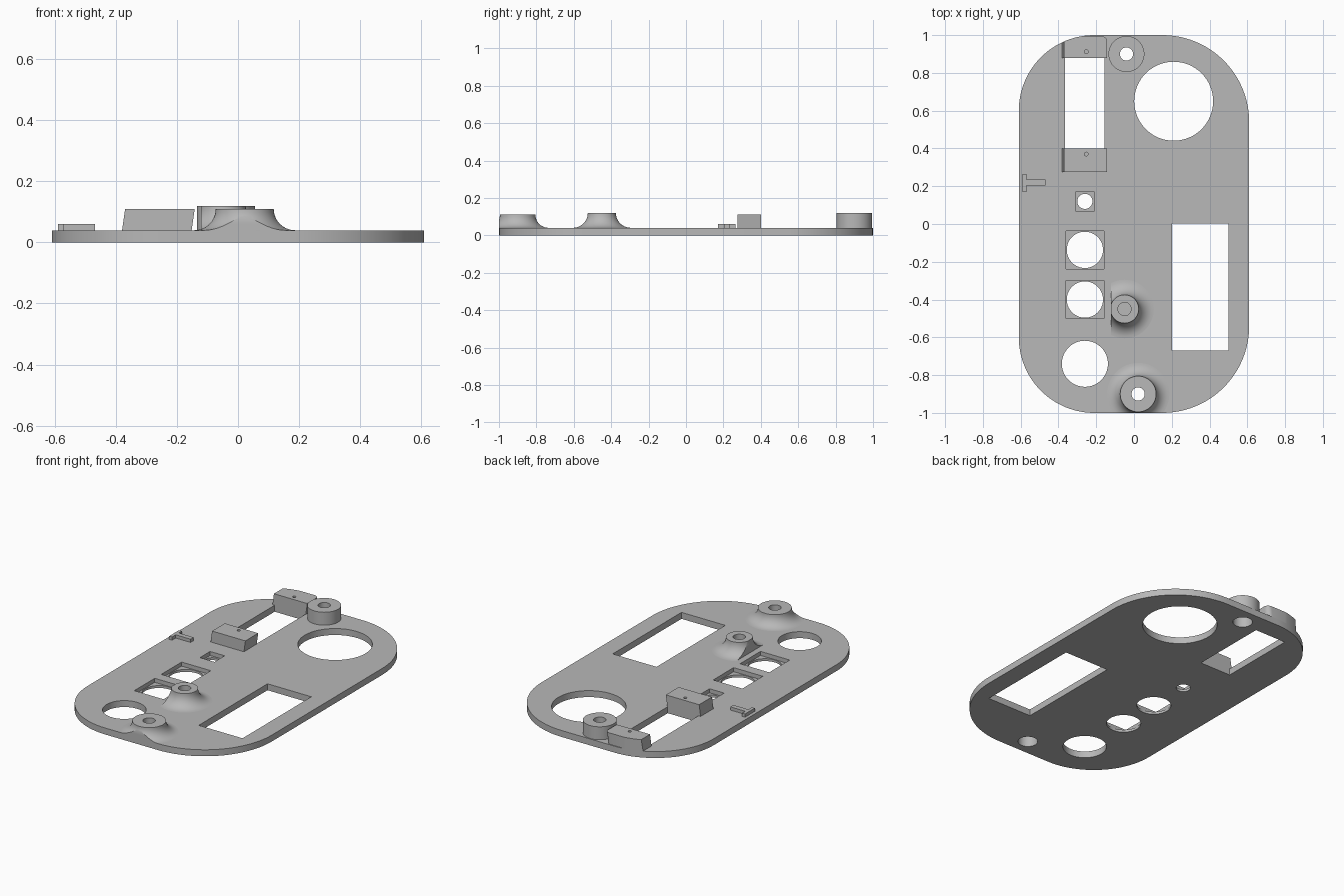
import bpy, bmesh
from math import sin, cos, pi, radians

cube = bpy.data.objects.get("Cube")
if cube:
    bpy.data.objects.remove(cube, do_unlink=True)

grey = bpy.data.materials.new("panel grey")
grey.use_nodes = True
grey.diffuse_color = (0.48, 0.48, 0.48, 1)
grey.node_tree.nodes["Principled BSDF"].inputs["Base Color"].default_value = grey.diffuse_color

THICK = 0.04


def make(name, bm):
    bmesh.ops.recalc_face_normals(bm, faces=bm.faces)
    mesh = bpy.data.meshes.new(name)
    bm.to_mesh(mesh)
    bm.free()
    mesh.materials.append(grey)
    ob = bpy.data.objects.new(name, mesh)
    bpy.context.collection.objects.link(ob)
    return ob


def prism(name, outline, z0, z1, shear=0.0):
    """Extrude an outline upward, sliding the top sideways by shear."""
    bm = bmesh.new()
    low = [bm.verts.new((x, y, z0)) for x, y in outline]
    high = [bm.verts.new((x + shear, y, z1)) for x, y in outline]
    bm.faces.new(low[::-1])
    bm.faces.new(high)
    for i in range(len(low)):
        j = (i + 1) % len(low)
        bm.faces.new((low[i], low[j], high[j], high[i]))
    return make(name, bm)


def rect(x0, x1, y0, y1):
    return [(x0, y0), (x1, y0), (x1, y1), (x0, y1)]


def circle(x, y, r, n=64):
    return [(x + r * cos(2 * pi * i / n), y + r * sin(2 * pi * i / n)) for i in range(n)]


def arc(x, y, r, start, n=24):
    return [(x + r * cos(radians(start + 90 * i / n)),
             y + r * sin(radians(start + 90 * i / n))) for i in range(n + 1)]


def boss(name, x, y, r, top, flare):
    """Round boss, with a concave flare at its foot if wanted."""
    if not flare:
        return prism(name, circle(x, y, r), THICK, top)
    h = top - THICK
    bm = bmesh.new()
    rings = []
    for k in range(11):
        t = pi / 2 * k / 10
        rad, z = r + h - h * cos(t), top - h * sin(t)
        rings.append([bm.verts.new((px, py, z)) for px, py in circle(x, y, rad)])
    bm.faces.new(rings[0])
    bm.faces.new(rings[-1][::-1])
    for a, b in zip(rings, rings[1:]):
        for i in range(len(a)):
            j = (i + 1) % len(a)
            bm.faces.new((a[i], b[i], b[j], a[j]))
    return make(name, bm)


def boolean(ob, cutter, operation="DIFFERENCE"):
    bpy.context.view_layer.objects.active = ob
    mod = ob.modifiers.new("cut", "BOOLEAN")
    mod.operation, mod.solver, mod.object = operation, "EXACT", cutter
    bpy.ops.object.modifier_apply(modifier=mod.name)


def cut(obs, outline, z0=-0.1, z1=0.3):
    cutter = prism("cutter", outline, z0, z1)
    for ob in obs:
        boolean(ob, cutter)
    bpy.data.objects.remove(cutter, do_unlink=True)


# Base plate with wider corners on its left side
W, RL, RR = 0.61, 0.46, 0.40
outline = (arc(W - RL, 1 - RL, RL, 0) + arc(RR - W, 1 - RR, RR, 90)
           + arc(RR - W, RR - 1, RR, 180) + arc(W - RL, RL - 1, RL, 270))
plate = prism("base_plate", outline, 0, THICK)

# Screw bosses
back_boss = boss("back_screw_boss", -0.04, 0.90, 0.095, 0.12, False)
front_boss = boss("front_screw_boss", 0.022, -0.90, 0.095, 0.11, True)
middle_boss = boss("middle_screw_boss", -0.05, -0.45, 0.075, 0.12, True)

# Leaning mounting blocks at the ends of the slot
SLOT = (-0.365, -0.155)
back_block = prism("back_mounting_block",
                   [(-0.38, 0.88), (-0.152, 0.88)] + arc(-0.182, 0.965, 0.03, 0, 8)
                   + [(-0.38, 0.995)], THICK, 0.11, 0.01)
front_block = prism("front_mounting_block", rect(-0.38, -0.152, 0.275, 0.40), THICK, 0.11, 0.01)

# Trim flared and overhanging parts to the plate edge
trim = prism("trim", outline, -0.1, 0.3)
for ob in (front_boss, back_block):
    boolean(ob, trim, "INTERSECT")
bpy.data.objects.remove(trim, do_unlink=True)
cut([middle_boss], rect(-0.4, -0.122, -0.8, -0.1))

# Windows and large round openings
cut([plate], rect(*SLOT, 0.40, 0.88))
cut([plate], rect(0.20, 0.50, -0.67, 0.003))
cut([plate], circle(0.21, 0.65, 0.209))
cut([plate], circle(-0.26, -0.74, 0.122))

# Square pockets with round holes
for y, half, r in ((0.12, 0.05, 0.04), (-0.137, 0.1, 0.096), (-0.40, 0.1, 0.096)):
    cut([plate], rect(-0.26 - half, -0.26 + half, y - half, y + half), 0.015)
    cut([plate], circle(-0.26, y, r))

# Screw holes, wider from below
for ob, x, y in ((back_boss, -0.04, 0.90), (front_boss, 0.022, -0.90)):
    cut([ob, plate], circle(x, y, 0.035, 32))
    cut([ob, plate], circle(x, y, 0.055, 32), -0.1, 0.07)
cut([middle_boss], circle(-0.05, -0.45, 0.035, 32), 0.05)
for ob, y in ((back_block, 0.912), (front_block, 0.37)):
    cut([ob], circle(-0.253, y, 0.01, 16), 0.06)

# Small T-shaped rib
t_rib = prism("t_rib", [(-0.59, 0.17), (-0.57, 0.17), (-0.57, 0.205), (-0.468, 0.205),
                        (-0.468, 0.235), (-0.57, 0.235), (-0.57, 0.265), (-0.59, 0.265)],
              THICK, 0.06)

# Smooth the round walls and keep edges sharp
bpy.ops.object.select_all(action="DESELECT")
for ob in (plate, back_boss, front_boss, middle_boss, back_block, front_block, t_rib):
    ob.select_set(True)
bpy.context.view_layer.objects.active = plate
bpy.ops.object.shade_smooth_by_angle(angle=radians(30))
